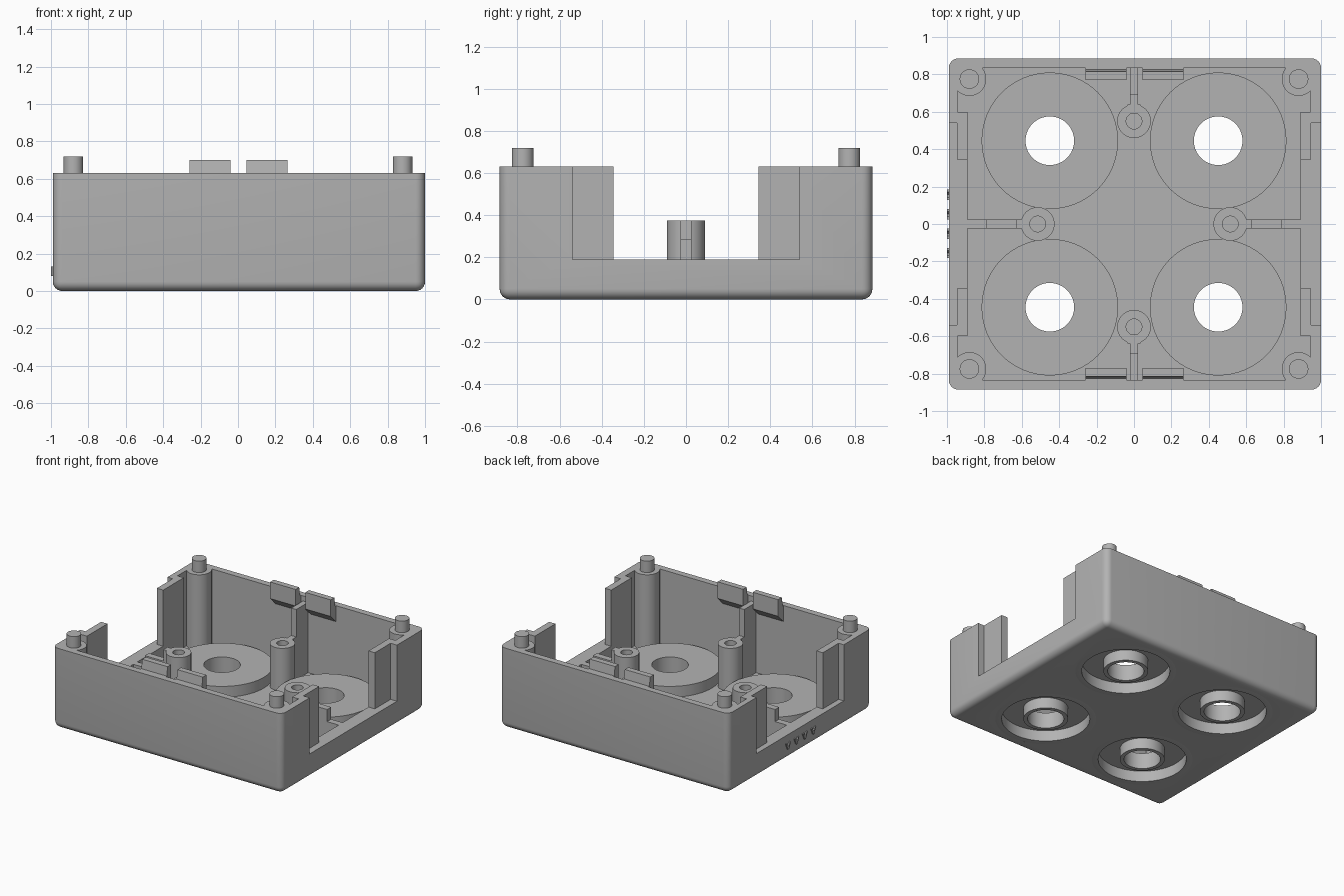
import bpy, bmesh, math
from mathutils import Matrix, Vector

cube = bpy.data.objects.get("Cube")
if cube:
    bpy.data.objects.remove(cube)

grey = bpy.data.materials.new("plain_grey")
grey.use_nodes = True
grey.diffuse_color = (0.45, 0.45, 0.45, 1)
grey.node_tree.nodes["Principled BSDF"].inputs["Base Color"].default_value = grey.diffuse_color

FLOOR, RIM, SILL, BOSS = 0.04, 0.63, 0.19, 0.375
IN_X, IN_Y, LINING = 0.945, 0.835, 0.89
SIGNS = (-1, 1)


def make(name, bm):
    bmesh.ops.recalc_face_normals(bm, faces=bm.faces)
    mesh = bpy.data.meshes.new(name)
    bm.to_mesh(mesh)
    bm.free()
    mesh.materials.append(grey)
    ob = bpy.data.objects.new(name, mesh)
    bpy.context.collection.objects.link(ob)
    return ob


def box(name, x, y, z):
    """Box between two x, two y and two z values."""
    bm = bmesh.new()
    lo, hi = (Vector(c) for c in zip(*(sorted(r) for r in (x, y, z))))
    m = Matrix.Translation((lo + hi) / 2) @ Matrix.Diagonal((hi - lo).to_4d())
    bmesh.ops.create_cube(bm, size=1, matrix=m)
    return make(name, bm)


def lathe(name, profile, x, y, steps=64):
    """Closed radius/height profile turned about a vertical axis."""
    bm = bmesh.new()
    rings = []
    for i in range(steps):
        a = 2 * math.pi * i / steps
        rings.append([bm.verts.new((x + r * math.cos(a), y + r * math.sin(a), z)) for r, z in profile])
    for i in range(steps):
        a, b = rings[i], rings[(i + 1) % steps]
        for j in range(len(profile)):
            k = (j + 1) % len(profile)
            bm.faces.new((a[j], b[j], b[k], a[k]))
    return make(name, bm)


def cylinder(name, x, y, r, z0, z1):
    bm = bmesh.new()
    bmesh.ops.create_cone(bm, cap_ends=True, segments=48, radius1=r, radius2=r, depth=z1 - z0,
                          matrix=Matrix.Translation((x, y, (z0 + z1) / 2)))
    return make(name, bm)


def prism(name, points, offset):
    """Polygon extruded along an offset vector."""
    bm = bmesh.new()
    face = bm.faces.new([bm.verts.new(p) for p in points])
    out = bmesh.ops.extrude_face_region(bm, geom=[face], use_keep_orig=True)
    bmesh.ops.translate(bm, vec=offset, verts=[v for v in out["geom"] if isinstance(v, bmesh.types.BMVert)])
    return make(name, bm)


def apply_modifiers(ob):
    bpy.context.view_layer.update()
    graph = bpy.context.evaluated_depsgraph_get()
    mesh = bpy.data.meshes.new_from_object(ob.evaluated_get(graph))
    ob.modifiers.clear()
    ob.data = mesh


def cut(ob, cutter):
    mod = ob.modifiers.new("cut", 'BOOLEAN')
    mod.operation = 'DIFFERENCE'
    mod.solver = 'EXACT'
    mod.object = cutter
    apply_modifiers(ob)
    bpy.data.objects.remove(cutter)


# Rounded outer tray, open at the top
body = box("tray_shell", (-0.99, 1.0), (-0.885, 0.885), (0, RIM))
bm = bmesh.new()
bm.from_mesh(body.data)
edges = [e for e in bm.edges if min(v.co.z for v in e.verts) < 0.01]
bmesh.ops.bevel(bm, geom=edges, offset=0.05, segments=6, profile=0.5, affect='EDGES')
bm.to_mesh(body.data)
bm.free()
cut(body, box("cavity", (-IN_X, IN_X), (-IN_Y, IN_Y), (FLOOR, 1)))
cut(body, box("side_openings", (-1.2, 1.2), (-0.54, 0.54), (SILL, 1)))

# Hollow round seats with a central tube, open underneath
for sx in SIGNS:
    for sy in SIGNS:
        x, y = sx * 0.45, sy * 0.445
        cut(body, cylinder("seat_hole", x, y, 0.36, -0.1, 0.2))
        lathe("round_seat", [(0.365, 0.001), (0.365, 0.125), (0.13, 0.125), (0.13, 0), (0.16, 0),
                             (0.16, 0.085), (0.315, 0.085), (0.315, 0), (0.36, 0)], x, y)

# Corner posts with locating pins, and flanges beside the openings
for sx in SIGNS:
    for sy in SIGNS:
        x, y = sx * 0.88, sy * 0.775
        cylinder("corner_post", x, y, 0.09, FLOOR, RIM)
        cylinder("locating_pin", x, y, 0.052, RIM - 0.02, 0.72)
        box("opening_flange", (sx * LINING, sx * IN_X), (sy * 0.345, sy * 0.6), (FLOOR, RIM))

# Sill lining, screw bosses and stepped ribs on the two open sides
for s in SIGNS:
    box("sill_lining", (s * LINING, s * IN_X), (-0.6, 0.6), (FLOOR, SILL))
    lathe("side_boss", [(0.09, FLOOR), (0.09, BOSS), (0.042, BOSS), (0.042, FLOOR)], s * 0.515, 0, 48)
    for a, b, top in ((0.59, 0.63, BOSS), (0.63, 0.79, 0.285), (0.79, LINING, SILL)):
        box("side_rib", (s * a, s * b), (-0.025, 0.025), (FLOOR, top))

# Screw bosses and stepped ribs on the front and back walls
for s in SIGNS:
    lathe("wall_boss", [(0.09, FLOOR), (0.09, BOSS), (0.042, BOSS), (0.042, FLOOR)], 0, s * 0.55, 48)
    box("low_rib", (-0.022, 0.022), (s * 0.63, s * 0.7), (FLOOR, BOSS))
    box("rib_foot", (-0.035, 0.035), (s * 0.61, s * 0.64), (FLOOR, BOSS))
    box("tall_rib", (-0.022, 0.022), (s * 0.69, s * IN_Y), (FLOOR, 0.59))

# Snap clips rising above the front and back rims
for sy in SIGNS:
    for x in (-0.26, 0.045):
        profile = [(0.84, 0.5), (0.77, 0.57), (0.77, 0.70), (0.815, 0.70), (0.825, RIM), (0.84, RIM)]
        prism("snap_clip", [(x, sy * y, z) for y, z in profile], (0.22, 0, 0))

# Small raised chevrons on the right side
for i in range(4):
    y = -0.155 + i * 0.104
    shape = [(-0.028, 0.13), (-0.014, 0.13), (0, 0.1), (0.014, 0.13), (0.028, 0.13), (0.006, 0.08), (-0.006, 0.08)]
    prism("chevron", [(-0.989, y + dy, z) for dy, z in shape], (-0.011, 0, 0))

# Smooth the round surfaces, keep edges crisp
for ob in bpy.context.collection.objects:
    if ob.type == 'MESH' and ob.data.materials and ob.data.materials[0] == grey:
        ob.select_set(True)
        bpy.context.view_layer.objects.active = ob
bpy.ops.object.shade_smooth_by_angle(angle=math.radians(30))
